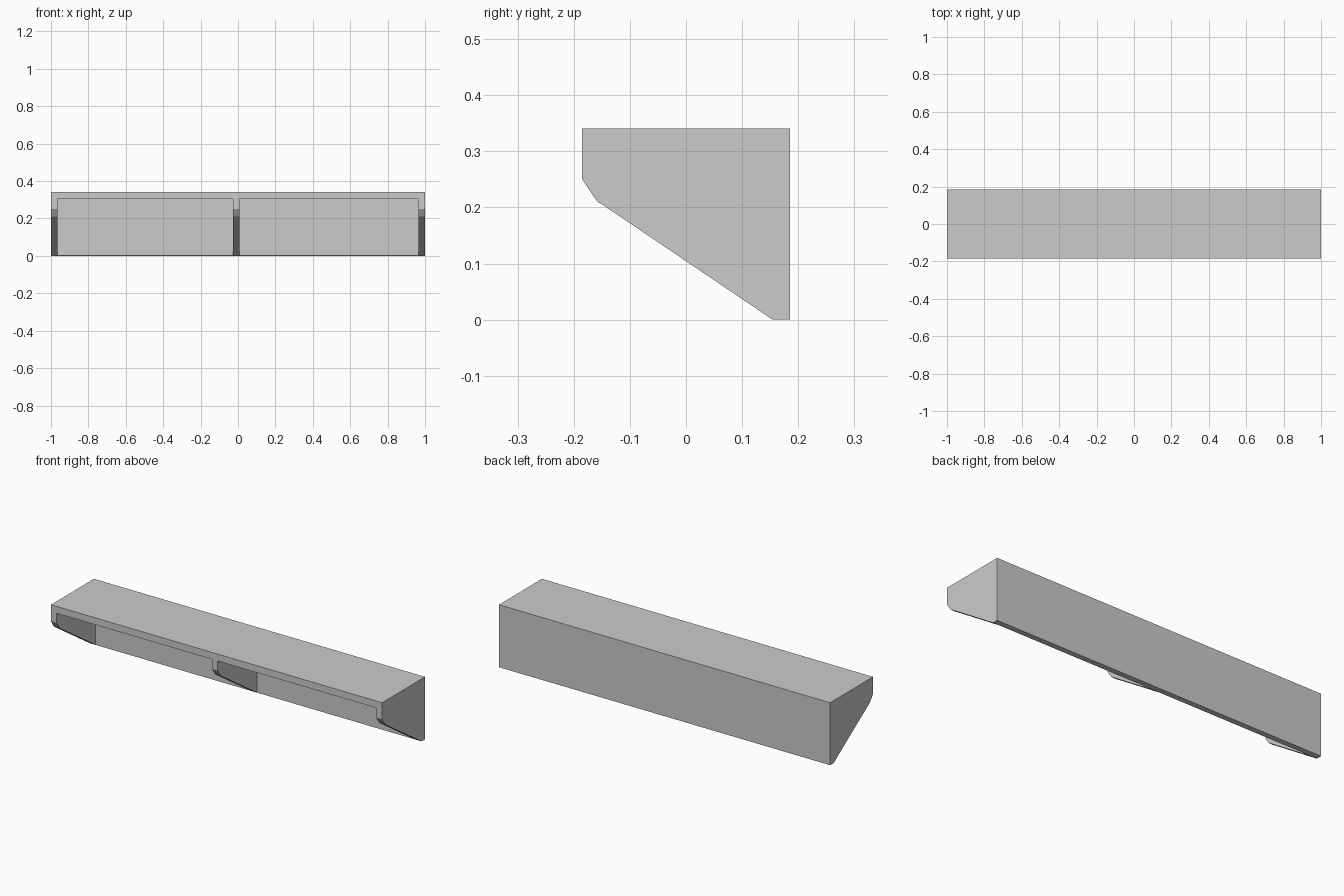
import bpy
import bmesh

if "Cube" in bpy.data.objects:
    bpy.data.objects.remove(bpy.data.objects["Cube"])


def finish(name, bm):
    bmesh.ops.recalc_face_normals(bm, faces=bm.faces)
    mesh = bpy.data.meshes.new(name)
    bm.to_mesh(mesh)
    bm.free()
    obj = bpy.data.objects.new(name, mesh)
    bpy.context.collection.objects.link(obj)
    return obj


def extrude_x(name, profile, x0, x1):
    """Sweep a (y, z) outline along x."""
    bm = bmesh.new()
    face = bm.faces.new([bm.verts.new((x0, y, z)) for y, z in profile])
    new = bmesh.ops.extrude_face_region(bm, geom=[face])["geom"]
    verts = [g for g in new if isinstance(g, bmesh.types.BMVert)]
    bmesh.ops.translate(bm, verts=verts, vec=(x1 - x0, 0, 0))
    return finish(name, bm)


# Shelf body: the bracket outline swept over the full width
BRACKET = [(-0.185, 0.341), (-0.185, 0.25), (-0.158, 0.21), (-0.152, 0.207),
           (0.15, 0.003), (0.156, 0.0), (0.185, 0.0), (0.185, 0.341)]
shelf = extrude_x("wall_shelf", BRACKET, -1.0, 1.0)

# Two bays leave the top board, back board and three brackets
BAY = [(-0.3, -0.1), (0.152, -0.1), (0.152, 0.303), (-0.3, 0.303)]
for x0, x1 in ((-0.966, -0.027), (0.007, 0.964)):
    cutter = extrude_x("bay_cutter", BAY, x0, x1)
    cutter.hide_render = True
    bpy.context.view_layer.objects.active = shelf
    mod = shelf.modifiers.new("bay", "BOOLEAN")
    mod.operation = "DIFFERENCE"
    mod.solver = "EXACT"
    mod.object = cutter
    bpy.ops.object.modifier_apply(modifier=mod.name)
    bpy.data.objects.remove(cutter)
